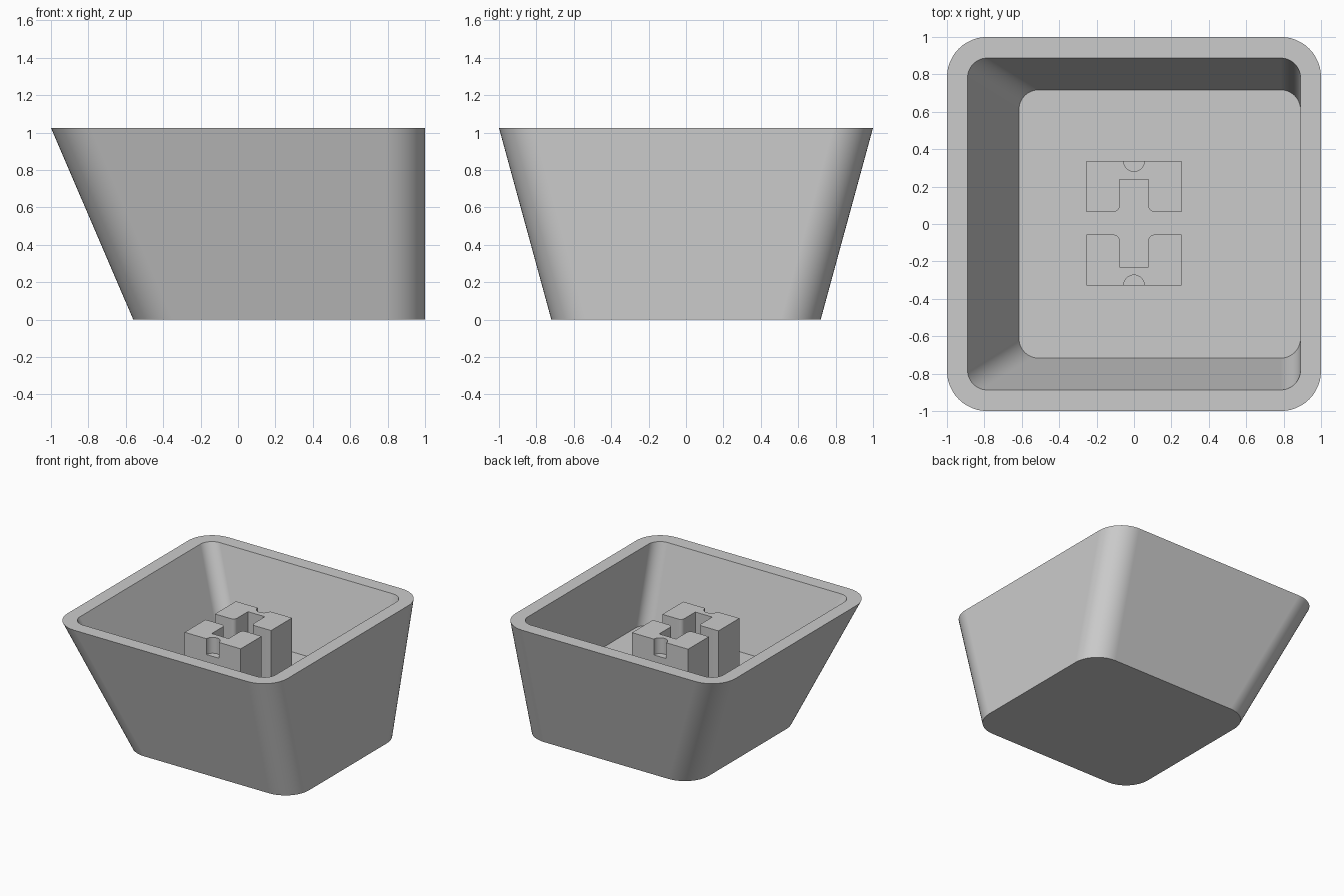
import bpy, bmesh
from math import cos, sin, pi, radians

cube = bpy.data.objects.get("Cube")
if cube:
    bpy.data.objects.remove(cube, do_unlink=True)

HEIGHT = 1.025
FLOOR = 0.40
STEM_TOP = 0.895
STEM_Y = 0.004

# Single plain plastic colour
plastic = bpy.data.materials.new("grey plastic")
plastic.use_nodes = True
colour = (0.6, 0.6, 0.6, 1)
plastic.diffuse_color = colour
plastic.node_tree.nodes["Principled BSDF"].inputs["Base Color"].default_value = colour


def make_object(name, bm):
    bmesh.ops.recalc_face_normals(bm, faces=bm.faces)
    mesh = bpy.data.meshes.new(name)
    bm.to_mesh(mesh)
    bm.free()
    mesh.materials.append(plastic)
    obj = bpy.data.objects.new(name, mesh)
    bpy.context.collection.objects.link(obj)
    return obj


def activate(obj):
    bpy.ops.object.select_all(action='DESELECT')
    obj.select_set(True)
    bpy.context.view_layer.objects.active = obj


def arc(cx, cy, radius, start, end, steps):
    angles = [radians(start + (end - start) * i / steps) for i in range(steps + 1)]
    return [(cx + radius * cos(a), cy + radius * sin(a)) for a in angles]


def rounded_rect(x0, x1, y, radius):
    """Outline with rounded corners, symmetric in y."""
    a, b, c = x0 + radius, x1 - radius, y - radius
    points = []
    for i, (cx, cy) in enumerate([(b, c), (a, c), (a, -c), (b, -c)]):
        points += arc(cx, cy, radius, 90 * i, 90 * i + 90, 12)
    return points


# Tapered shell: outer wall, rim, inner wall and cavity floor in one loft
sections = [
    (0, rounded_rect(-0.56, 1, 0.72, 0.215)),
    (HEIGHT, rounded_rect(-1, 1, 1, 0.215)),
    (HEIGHT, rounded_rect(-0.89, 0.89, 0.887, 0.105)),
    (FLOOR, rounded_rect(-0.615, 0.89, 0.717, 0.105)),
]
bm = bmesh.new()
rings = [[bm.verts.new((x, y, z)) for x, y in outline] for z, outline in sections]
for low, high in zip(rings, rings[1:]):
    for i in range(len(low)):
        j = (i + 1) % len(low)
        bm.faces.new((low[i], low[j], high[j], high[i]))
bm.faces.new(rings[0])
bm.faces.new(rings[-1])
shell = make_object("shell", bm)


def stem_block(name, side):
    """U-shaped block whose slot faces the middle, notched on the outer side."""
    half, near, far, slot, depth, fillet = 0.255, 0.061, 0.333, 0.077, 0.235, 0.032
    outline = [(-half, far), (-half, near)]
    outline += arc(-slot - fillet, near + fillet, fillet, -90, 0, 6)
    outline += [(-slot, depth), (slot, depth)]
    outline += arc(slot + fillet, near + fillet, fillet, 180, 270, 6)
    outline += [(half, near), (half, far)]
    bm = bmesh.new()
    base = bm.faces.new([bm.verts.new((x, STEM_Y + side * y, FLOOR - 0.02))
                         for x, y in outline])
    top = bmesh.ops.extrude_face_region(bm, geom=[base])
    for v in top["geom"]:
        if isinstance(v, bmesh.types.BMVert):
            v.co.z = STEM_TOP
    block = make_object(name, bm)

    # Half-round notch cut from the top of the outer face
    bpy.ops.mesh.primitive_cylinder_add(
        vertices=32, radius=0.056, depth=0.26,
        location=(0, STEM_Y + side * far, STEM_TOP))
    cutter = bpy.context.object
    cutter.hide_render = True
    cutter.data.materials.append(plastic)
    cut = block.modifiers.new("notch", 'BOOLEAN')
    cut.operation = 'DIFFERENCE'
    cut.solver = 'EXACT'
    cut.object = cutter
    activate(block)
    bpy.ops.object.modifier_apply(modifier=cut.name)
    bpy.data.objects.remove(cutter, do_unlink=True)
    return block


parts = [shell, stem_block("stem_block_back", 1), stem_block("stem_block_front", -1)]
for part in parts:
    activate(part)
    bpy.ops.object.shade_smooth_by_angle(angle=radians(30))

# Keep the large walls flat between the rounded corners
flatten = shell.modifiers.new("flat walls", 'WEIGHTED_NORMAL')
flatten.keep_sharp = True
